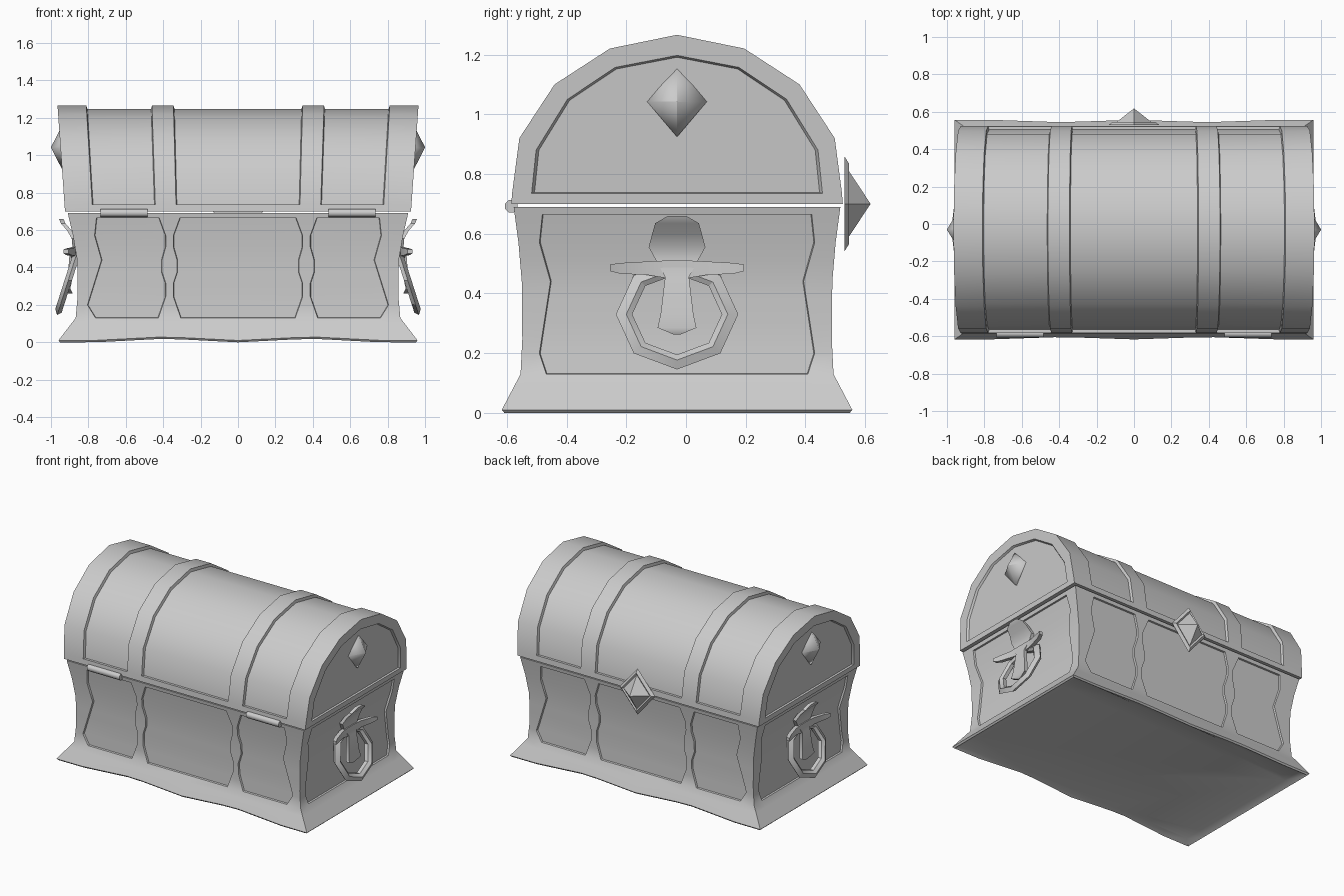
import bpy, bmesh, math

if "Cube" in bpy.data.objects:
    bpy.data.objects.remove(bpy.data.objects["Cube"])

YC = -0.03  # centre line of the chest in y
grey = bpy.data.materials.new("plain_grey")
grey.diffuse_color = (0.6, 0.6, 0.6, 1)
grey.use_nodes = True
grey.node_tree.nodes["Principled BSDF"].inputs["Base Color"].default_value = grey.diffuse_color


def lerp(table, z):
    """Piecewise linear lookup in a list of (z, value), clamped at both ends."""
    if z <= table[0][0]:
        return table[0][1]
    for (z0, v0), (z1, v1) in zip(table, table[1:]):
        if z <= z1:
            return v0 + (v1 - v0) * (z - z0) / (z1 - z0)
    return table[-1][1]


def finish(name, bm, angle=35):
    bmesh.ops.remove_doubles(bm, verts=bm.verts, dist=0.0003)
    bmesh.ops.recalc_face_normals(bm, faces=bm.faces)
    me = bpy.data.meshes.new(name)
    bm.to_mesh(me)
    bm.free()
    me.materials.append(grey)
    ob = bpy.data.objects.new(name, me)
    bpy.context.collection.objects.link(ob)
    bpy.ops.object.select_all(action='DESELECT')
    ob.select_set(True)
    bpy.context.view_layer.objects.active = ob
    bpy.ops.object.shade_smooth_by_angle(angle=math.radians(angle))
    return ob


def loft(name, loops, closed=False, angle=35):
    """Skin equal-length closed loops, capped unless the loops form a ring."""
    bm = bmesh.new()
    rows = [[bm.verts.new(p) for p in loop] for loop in loops]
    pairs = list(zip(rows, rows[1:]))
    if closed:
        pairs.append((rows[-1], rows[0]))
    else:
        bm.faces.new(rows[0])
        bm.faces.new(rows[-1])
    for a, b in pairs:
        for i in range(len(a)):
            j = (i + 1) % len(a)
            bm.faces.new((a[i], a[j], b[j], b[i]))
    return finish(name, bm, angle)


# Lid: one loft along x, stepping between raised bands and sunken panels
OUTER = [(.555, .70), (.552, .738), (.552, .738), (.528, .92), (.41, 1.10), (.225, 1.22), (0, 1.266)]
PANEL = [(.555, .70), (.552, .738), (.535, .738), (.511, .915), (.396, 1.088), (.218, 1.203), (0, 1.247)]
INSET = [(.487, .735), (.487, .735), (.487, .735), (.472, .88), (.367, 1.05), (.207, 1.157), (0, 1.197)]
FLOOR = [(h * .98, .738 + (z - .735) * .98) for h, z in INSET]


def lid_loop(x, half):
    pts = [(-h, z) for h, z in half] + [(h, z) for h, z in reversed(half[:-1])]
    return [(x * (.9585 + .0735 * (z - .7)), h + YC, z) for h, z in pts]


stations = [(.952, FLOOR), (.965, INSET), (.965, OUTER), (.811, OUTER), (.806, PANEL),
            (.465, PANEL), (.46, OUTER), (.345, OUTER), (.34, PANEL)]
loft("lid", [lid_loop(-x, p) for x, p in stations] + [lid_loop(x, p) for x, p in reversed(stations)])

# Body: four curved walls on shared height levels, with sunken panels
BX = [(.01, .96), (.13, .868), (.25, .857), (.44, .86), (.57, .882), (.69, .91)]
BY = [(.01, .587), (.13, .524), (.25, .518), (.44, .52), (.57, .531), (.69, .547)]
STRAP = [(.13, .06), (.245, .02), (.315, .02), (.375, .04), (.44, .04), (.51, .02), (.57, .02), (.665, .055)]
FRONT_EDGE = [(.13, .762), (.2, .805), (.44, .73), (.57, .767), (.665, .757)]
SIDE_EDGE = [(.13, .438), (.2, .461), (.44, .424), (.57, .461), (.665, .451)]
LEVELS = [.01, .05, .09, .13, .2, .245, .315, .375, .44, .51, .57, .665, .69]


def front_cols(z):
    w = lerp(STRAP, z)
    half = [.366 - w, .366 + w, lerp(FRONT_EDGE, z), lerp(BX, z)]
    return [-h for h in reversed(half)] + [0] + half


def side_cols(z):
    half = [lerp(SIDE_EDGE, z), lerp(BY, z)]
    return [-h for h in reversed(half)] + half


bm = bmesh.new()
panels = []
for is_front in (True, False):
    for s in (-1, 1):
        rows = []
        for z in LEVELS:
            if is_front:
                rows.append([bm.verts.new((c, s * lerp(BY, z), z)) for c in front_cols(z)])
            else:
                rows.append([bm.verts.new((s * lerp(BX, z), c, z)) for c in side_cols(z)])
        for k in range(len(LEVELS) - 1):
            for i in range(len(rows[0]) - 1):
                f = bm.faces.new((rows[k][i], rows[k][i + 1], rows[k + 1][i + 1], rows[k + 1][i]))
                if .13 <= LEVELS[k] < .66 and i in ((1, 3, 4, 6) if is_front else (1,)):
                    panels.append(f)
bmesh.ops.remove_doubles(bm, verts=bm.verts, dist=0.0003)
# Wavy foot edge
rim_verts = [v for v in bm.verts if v.co.z < .011]
for v in rim_verts:
    wave = (1 - math.cos(2 * math.pi * v.co.x / .8)) / 2 if abs(v.co.x) < .8 else 0
    v.co.z = .010 + .018 * wave
    v.co.y *= 1 - .02 * wave
rim = [e for e in bm.edges if e.is_boundary and e.verts[0] in rim_verts and e.verts[1] in rim_verts]


def extrude_rim(edges):
    new = bmesh.ops.extrude_edge_only(bm, edges=edges)["geom"]
    return ([g for g in new if isinstance(g, bmesh.types.BMVert)],
            [g for g in new if isinstance(g, bmesh.types.BMEdge) and g.is_boundary])


# Narrow foot bevel, sloping rim, then a flat floor; the top is closed too
verts, rim = extrude_rim(rim)
for v in verts:
    v.co.x *= .99
    v.co.y *= .985
    v.co.z -= .010
verts, rim = extrude_rim(rim)
for v in verts:
    v.co.x *= .955
    v.co.y = math.copysign(min(abs(v.co.y) * .94, .54), v.co.y)
    v.co.z = .025
bmesh.ops.holes_fill(bm, edges=[e for e in bm.edges if e.is_boundary], sides=0)
bmesh.ops.recalc_face_normals(bm, faces=bm.faces)
bmesh.ops.inset_region(bm, faces=panels, thickness=.003, depth=-.012, use_even_offset=True)
bmesh.ops.translate(bm, verts=bm.verts, vec=(0, YC, 0))
finish("body", bm)


def diamond(k, w, h):
    return [(0, h * k), (w * k, 0), (0, -h * k), (-w * k, 0)]


# Lock: rimmed diamond plate with a pyramid boss, on the back
lock = [(.530, 1), (.546, .84), (.540, .74), (.617, .01)]
loft("lock_plate", [[(a, y, .70 + b) for a, b in diamond(k, .135, .16)] for y, k in lock])

# Hinges on the front
for s in (-1, 1):
    ring = [(YC - .555 + .023 * math.cos(a * math.pi / 4 + .39), .692 + .023 * math.sin(a * math.pi / 4 + .39))
            for a in range(8)]
    loft("hinge", [[(s * x, y, z) for y, z in ring] for x in (.485, .735)], angle=50)

# Leaf rows: z, half width, x;  crossbar rows: y offset, low z, high z, x
LEAF = [(.66, .03, .957), (.635, .073, .947), (.60, .083, .915), (.555, .095, .889), (.51, .07, .885),
        (.455, .04, .902), (.33, .055, .912), (.285, .065, .92), (.262, .01, .908)]
BAR = [(.225, .475, .497, .932), (.19, .466, .502, .918), (.10, .462, .507, .895), (.04, .452, .51, .892)]

for s in (-1, 1):
    # Gem on the lid end
    loft("lid_gem", [[(s * x, YC + a, 1.042 + b) for a, b in diamond(k, .1, .118)]
                     for x, k in ((.92, 1), (.94, 1), (1.0, .01))], angle=70)
    # Curled leaf and crossbar that hold the ring
    loft("handle_leaf", [[(s * x, YC - w, z), (s * x, YC + w, z),
                          (s * (x - .024), YC + w, z), (s * (x - .024), YC - w, z)]
                         for z, w, x in LEAF], angle=40)
    bar = [(-d, a, b, x) for d, a, b, x in BAR] + [(d, a, b, x) for d, a, b, x in reversed(BAR)]
    loft("handle_crossbar", [[(s * x, YC + d, a), (s * x, YC + d, b),
                              (s * (x - .026), YC + d, b), (s * (x - .026), YC + d, a)]
                             for d, a, b, x in bar], angle=40)
    # Eight-sided ring, leaning outwards at the bottom
    loops = []
    for i in range(8):
        c, n = math.cos(i * math.pi / 4), .9 * math.sin(i * math.pi / 4)
        loops.append([(s * (.86 + .32 * (.15 - r * n) + t), YC + r * c, .33 + r * n)
                      for r, t in ((.19, -.02), (.205, 0), (.17, .02), (.15, .005), (.15, -.02))])
    loft("handle_ring", loops, closed=True, angle=30)
